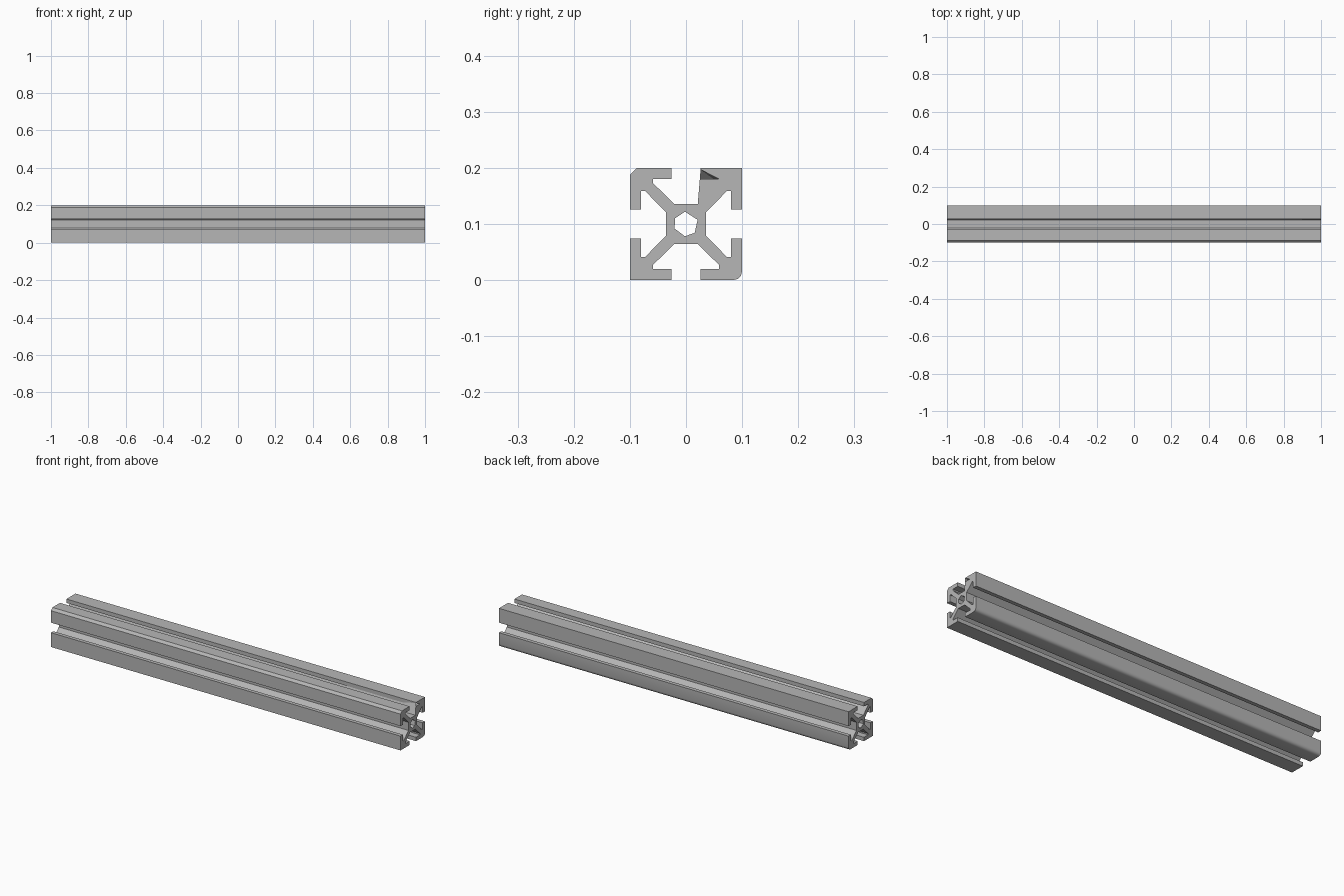
import bpy
import bmesh
from math import cos, sin, radians
from mathutils import Vector

if "Cube" in bpy.data.objects:
    bpy.data.objects.remove(bpy.data.objects["Cube"], do_unlink=True)

HALF_LENGTH = 1.0
HALF = 0.1       # half width of the square section

# Brushed aluminium
metal = bpy.data.materials.new("aluminium grey")
metal.use_nodes = True
colour = (0.47, 0.47, 0.47, 1)
metal.diffuse_color = colour
metal.node_tree.nodes["Principled BSDF"].inputs["Base Color"].default_value = colour

# One arm of the section, from the core out to the lip of the slot
ARM = [(0.036, 0.021), (0.073, 0.059), (0.08, 0.059), (0.08, 0.026), (HALF, 0.026)]


def corner(cut, rounded):
    """Outer corner of one arm: sharp, chamfered or rounded."""
    if cut == 0:
        return [(HALF, HALF)]
    if not rounded:
        return [(HALF, HALF - cut), (HALF - cut, HALF)]
    c = HALF - cut
    return [(c + cut * cos(radians(a)), c + cut * sin(radians(a))) for a in (0, 30, 60, 90)]


# Signs of y and z, corner cut and whether it is rounded, counter-clockwise
CORNERS = [(1, 1, 0.0, False), (-1, 1, 0.012, False),
           (-1, -1, 0.0, False), (1, -1, 0.016, True)]


def section(near):
    """Outline of the bar; one lip tapers towards the near end."""
    outline = []
    for sy, sz, cut, rounded in CORNERS:
        pts = ARM + corner(cut, rounded) + [(b, a) for a, b in reversed(ARM)]
        if near and sy > 0 and sz > 0:
            pts[-2] = (0.026, HALF - 0.003)
        if sy * sz < 0:
            pts.reverse()
        outline += [(sy * y, sz * z) for y, z in pts]
    return outline


def bore():
    """Faceted hole along the core."""
    return [(0.022 * cos(radians(a)), 0.022 * sin(radians(a)))
            for a in (20, 95, 152, 202, 265, 315)]


bm = bmesh.new()


def loop(points, x):
    verts = [bm.verts.new(Vector((x, y, z + HALF))) for y, z in points]
    edges = [bm.edges.new((v, verts[i - 1])) for i, v in enumerate(verts)]
    return verts, edges


# Walls between the two ends, for the outline and for the bore
caps = {-1: [], 1: []}
for shape in (section, lambda near: bore()):
    rings = {}
    for side in (-1, 1):
        rings[side], edges = loop(shape(side > 0), side * HALF_LENGTH)
        caps[side] += edges
    a, b = rings[-1], rings[1]
    for i in range(len(a)):
        bm.faces.new((a[i - 1], a[i], b[i], b[i - 1]))

# End faces with the bore left open
for side, edges in caps.items():
    bmesh.ops.triangle_fill(bm, use_beauty=True, use_dissolve=False,
                            edges=edges, normal=(side, 0, 0))
bmesh.ops.recalc_face_normals(bm, faces=bm.faces)

mesh = bpy.data.meshes.new("slotted_bar")
bm.to_mesh(mesh)
bm.free()
mesh.materials.append(metal)
bar = bpy.data.objects.new("slotted_bar", mesh)
bpy.context.collection.objects.link(bar)

bpy.ops.object.select_all(action="DESELECT")
bar.select_set(True)
bpy.context.view_layer.objects.active = bar
bpy.ops.object.shade_smooth_by_angle(angle=radians(35))
